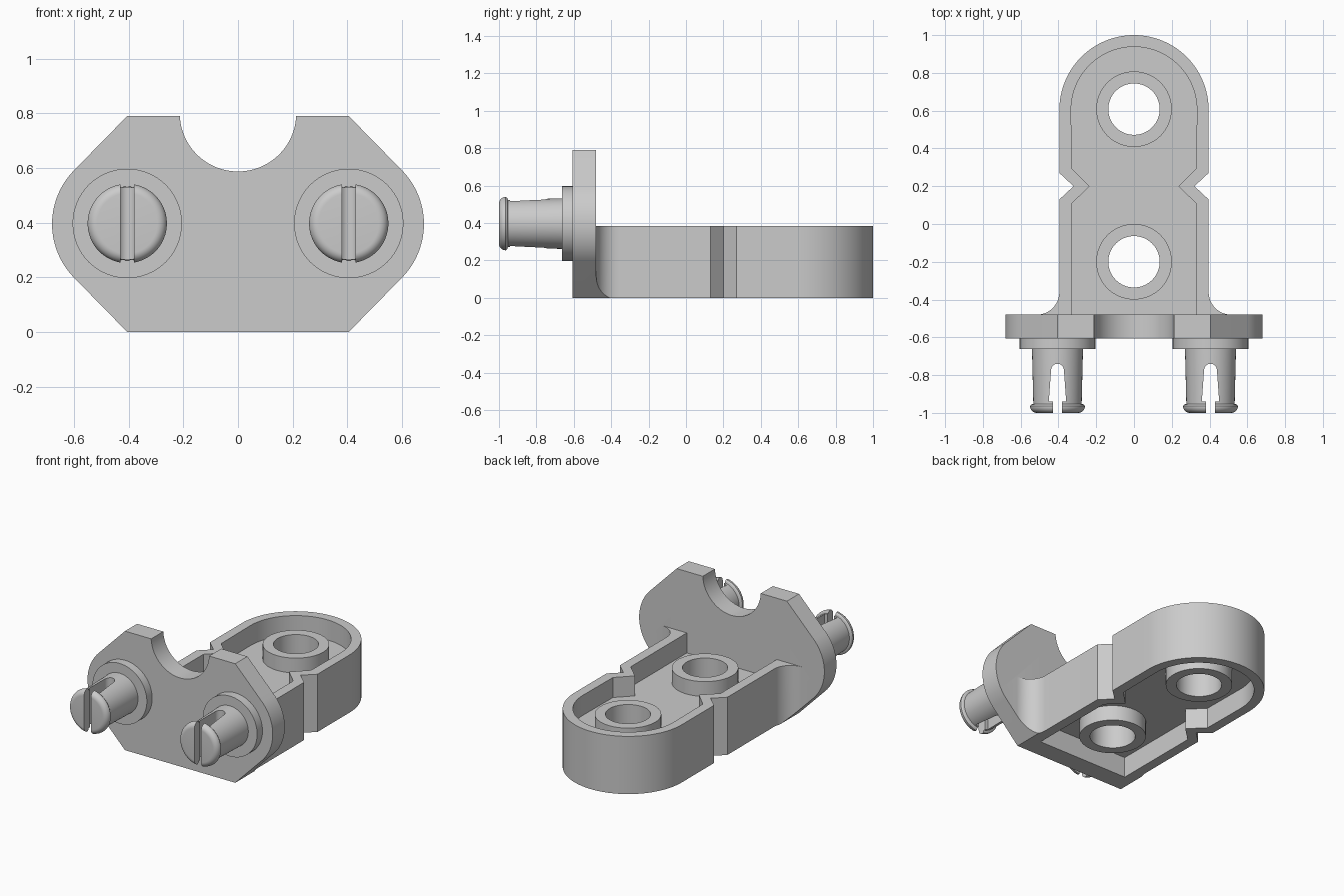
import bpy, bmesh
from math import sin, cos, radians

if "Cube" in bpy.data.objects:
    bpy.data.objects.remove(bpy.data.objects["Cube"])


def arc(cx, cy, r, a0, a1, n):
    return [(cx + r * cos(radians(a0 + (a1 - a0) * i / n)),
             cy + r * sin(radians(a0 + (a1 - a0) * i / n))) for i in range(n + 1)]


def mirrored(half):
    return half + [(-x, y) for x, y in reversed(half) if x > 1e-5]


def finish(name, bm):
    bmesh.ops.recalc_face_normals(bm, faces=bm.faces)
    me = bpy.data.meshes.new(name)
    bm.to_mesh(me)
    bm.free()
    ob = bpy.data.objects.new(name, me)
    bpy.context.collection.objects.link(ob)
    return ob


def prism(name, pts, d0, d1, axis='z'):
    """Extrude a 2D outline along z (points are x,y) or y (points are x,z)."""
    bm = bmesh.new()
    place = (lambda u, v, d: (u, v, d)) if axis == 'z' else (lambda u, v, d: (u, d, v))
    lo = [bm.verts.new(place(u, v, d0)) for u, v in pts]
    hi = [bm.verts.new(place(u, v, d1)) for u, v in pts]
    bm.faces.new(lo)
    bm.faces.new(hi)
    n = len(pts)
    for i in range(n):
        j = (i + 1) % n
        bm.faces.new((lo[i], lo[j], hi[j], hi[i]))
    return finish(name, bm)


def circle(cx, cy, r, n=64):
    return arc(cx, cy, r, 0, 360, n)[:-1]


def lathe_y(name, profile, cx, cz, n=64):
    """Revolve (radius, y) points about an axis parallel to y."""
    bm = bmesh.new()
    rings = [[bm.verts.new((x, y, z)) for x, z in circle(cx, cz, r, n)] for r, y in profile]
    for a, b in zip(rings, rings[1:]):
        for i in range(n):
            j = (i + 1) % n
            bm.faces.new((a[i], a[j], b[j], b[i]))
    bm.faces.new(rings[0])
    bm.faces.new(rings[-1])
    return finish(name, bm)


def boolean(ob, other, op):
    m = ob.modifiers.new("bool", 'BOOLEAN')
    m.operation, m.object, m.solver = op, other, 'EXACT'
    bpy.context.view_layer.objects.active = ob
    bpy.ops.object.modifier_apply(modifier=m.name)
    bpy.data.objects.remove(other, do_unlink=True)


HOLES = (0.608, -0.2)
PX, PZ = 0.405, 0.397

# end plate outline: chamfered corners, rounded ends, half-round notch on top
plate_pts = mirrored([(0.405, 0.0)] + arc(0.4, 0.395, 0.28, -45, 45, 24) + [(0.405, 0.79)]
                     + arc(0, 0.80, 0.213, -2.7, -90, 24))

# arm with side notches and fillets, trimmed to the plate silhouette
arm_pts = mirrored([(0.515, -0.54)] + arc(0.515, -0.36, 0.12, 270, 180, 12)
                   + [(0.395, 0.13), (0.32, 0.2), (0.395, 0.27)]
                   + arc(0, 0.605, 0.395, 0, 90, 32))
body = prism("bracket_body", arm_pts, -0.1, 0.383)
boolean(body, prism("trim", plate_pts, -0.8, 1.2, 'y'), 'INTERSECT')
boolean(body, prism("plate", plate_pts, -0.607, -0.48, 'y'), 'UNION')

# recesses above and below the central web
recess_pts = mirrored([(0.33, -0.48), (0.33, 0.108), (0.235, 0.2), (0.33, 0.295)]
                      + arc(0, 0.605, 0.333, 0, 90, 32))
boolean(body, prism("recess_top", recess_pts, 0.25, 0.6), 'DIFFERENCE')
boolean(body, prism("recess_bottom", recess_pts, -0.2, 0.135), 'DIFFERENCE')

# bosses with through holes
for y in HOLES:
    boolean(body, prism("boss", circle(0, y, 0.2), 0.035, 0.348), 'UNION')
for y in HOLES:
    boolean(body, prism("hole", circle(0, y, 0.136), -0.2, 0.6), 'DIFFERENCE')

# split snap pins with flange and rounded lip
pin_profile = [(0.2, -0.595), (0.2, -0.663), (0.135, -0.663), (0.128, -0.952),
               (0.139, -0.956), (0.145, -0.964)] \
    + [(r, y) for r, y in arc(0.11, -0.965, 0.035, 0, -90, 8)]
slot_half = [(0.025, -1.1), (0.025, -0.94), (0.046, -0.94)] + arc(0, -0.774, 0.034, 0, 90, 10)
parts = [body]
for side, name in ((-1, "left_pin"), (1, "right_pin")):
    pin = lathe_y(name, pin_profile, side * PX, PZ)
    slot = prism("slot", [(x + side * PX, y) for x, y in mirrored(slot_half)], 0.1, 0.7)
    boolean(pin, slot, 'DIFFERENCE')
    parts.append(pin)

# smooth curved walls, keep hard edges
bpy.ops.object.select_all(action='DESELECT')
for ob in parts:
    ob.select_set(True)
bpy.context.view_layer.objects.active = body
bpy.ops.object.shade_smooth_by_angle(angle=radians(30))
